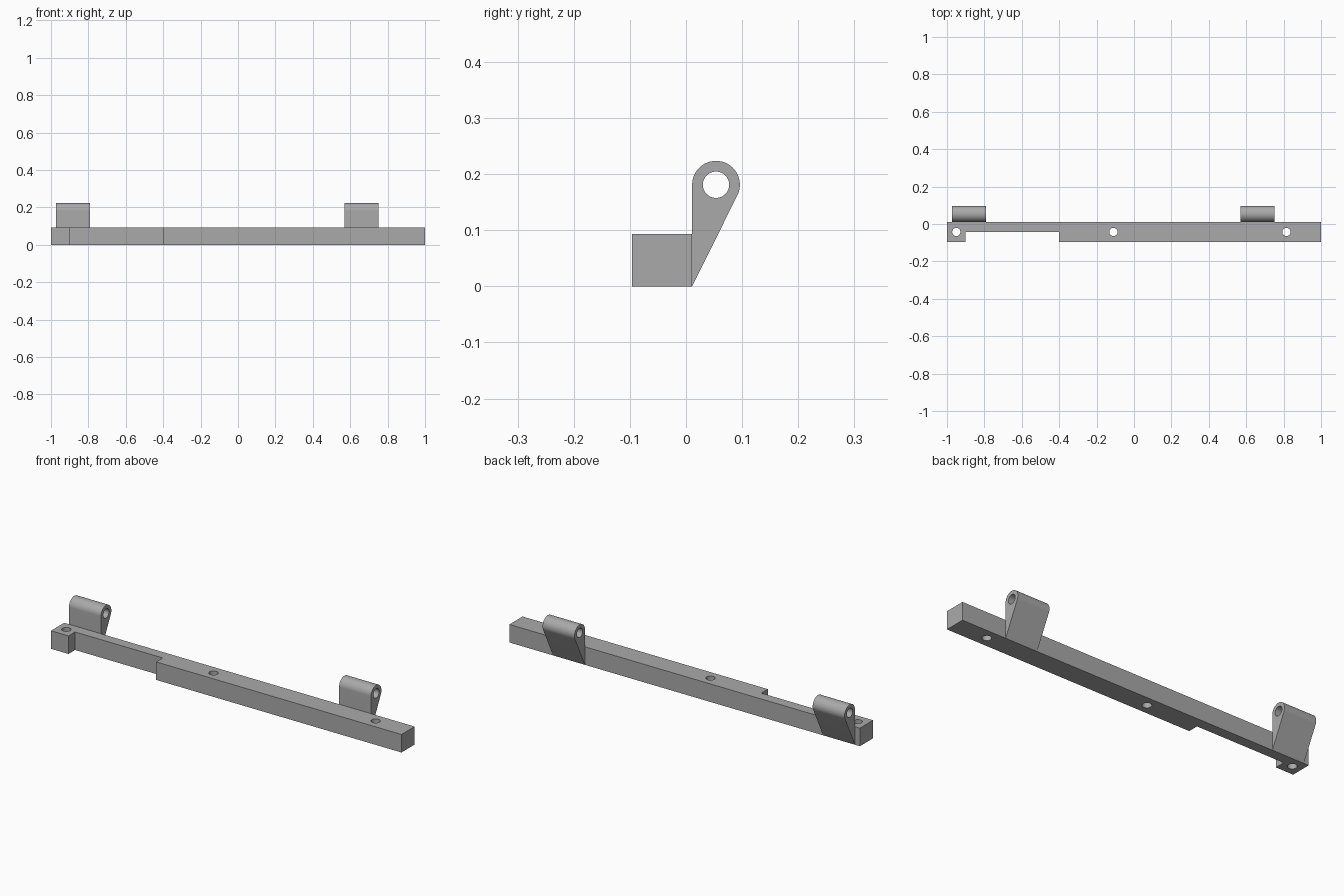
import bpy, bmesh
from math import sin, cos, acos, atan2, hypot, pi, radians
from mathutils import Vector, Matrix

cube = bpy.data.objects.get("Cube")
if cube:
    bpy.data.objects.remove(cube, do_unlink=True)

grey = bpy.data.materials.new("plain grey")
grey.use_nodes = True
colour = (0.4, 0.4, 0.4, 1)
grey.diffuse_color = colour
grey.node_tree.nodes["Principled BSDF"].inputs["Base Color"].default_value = colour


def link(name, bm):
    bmesh.ops.recalc_face_normals(bm, faces=bm.faces)
    mesh = bpy.data.meshes.new(name)
    bm.to_mesh(mesh)
    bm.free()
    mesh.materials.append(grey)
    obj = bpy.data.objects.new(name, mesh)
    bpy.context.collection.objects.link(obj)
    return obj


def prism(name, points, push):
    """Extrude a closed outline along a vector."""
    bm = bmesh.new()
    face = bm.faces.new([bm.verts.new(p) for p in points])
    ext = bmesh.ops.extrude_face_region(bm, geom=[face])
    moved = [v for v in ext["geom"] if isinstance(v, bmesh.types.BMVert)]
    bmesh.ops.translate(bm, verts=moved, vec=push)
    return link(name, bm)


def drill(obj, centre, radius, depth, axis):
    """Cut a round hole through an object."""
    bm = bmesh.new()
    turn = Vector((0, 0, 1)).rotation_difference(Vector(axis)).to_matrix().to_4x4()
    bmesh.ops.create_cone(bm, cap_ends=True, segments=48, radius1=radius,
                          radius2=radius, depth=depth,
                          matrix=Matrix.Translation(centre) @ turn)
    cutter = link("hole_cutter", bm)
    cutter.hide_render = True
    mod = obj.modifiers.new("hole", "BOOLEAN")
    mod.operation, mod.solver, mod.object = "DIFFERENCE", "EXACT", cutter
    bpy.context.view_layer.objects.active = obj
    bpy.ops.object.modifier_apply(modifier=mod.name)
    bpy.data.objects.remove(cutter, do_unlink=True)


def smooth(obj):
    bpy.ops.object.select_all(action="DESELECT")
    obj.select_set(True)
    bpy.context.view_layer.objects.active = obj
    bpy.ops.object.shade_smooth_by_angle(angle=radians(30))


# Rail with a notch in its front side
front, mid, back, height = -0.096, -0.0425, 0.011, 0.093
outline = [(-1, front), (-0.9, front), (-0.9, mid), (-0.4, mid),
           (-0.4, front), (1, front), (1, back), (-1, back)]
rail = prism("rail", [(x, y, 0) for x, y in outline], (0, 0, height))

# Vertical screw holes
for x in (-0.95, -0.11, 0.815):
    drill(rail, (x, mid, height / 2), 0.022, 0.3, (0, 0, 1))
smooth(rail)

# Hinge lugs: round eye with a tapering web down to the rail's lower back edge
cy, cz, r = 0.0535, 0.181, 0.0425
dy, dz = back - cy, -cz
tangent = atan2(dz, dy) + acos(r / hypot(dy, dz))
steps = 40
arc = [tangent + (pi - tangent) * i / steps for i in range(steps + 1)]
profile = [(back, 0)] + [(cy + r * cos(a), cz + r * sin(a)) for a in arc]
width = 0.182
for name, x in (("right_hinge_lug", -0.972), ("left_hinge_lug", 0.569)):
    lug = prism(name, [(x, y, z) for y, z in profile], (width, 0, 0))
    drill(lug, (x + width / 2, cy, cz), 0.0235, 0.4, (1, 0, 0))
    smooth(lug)
